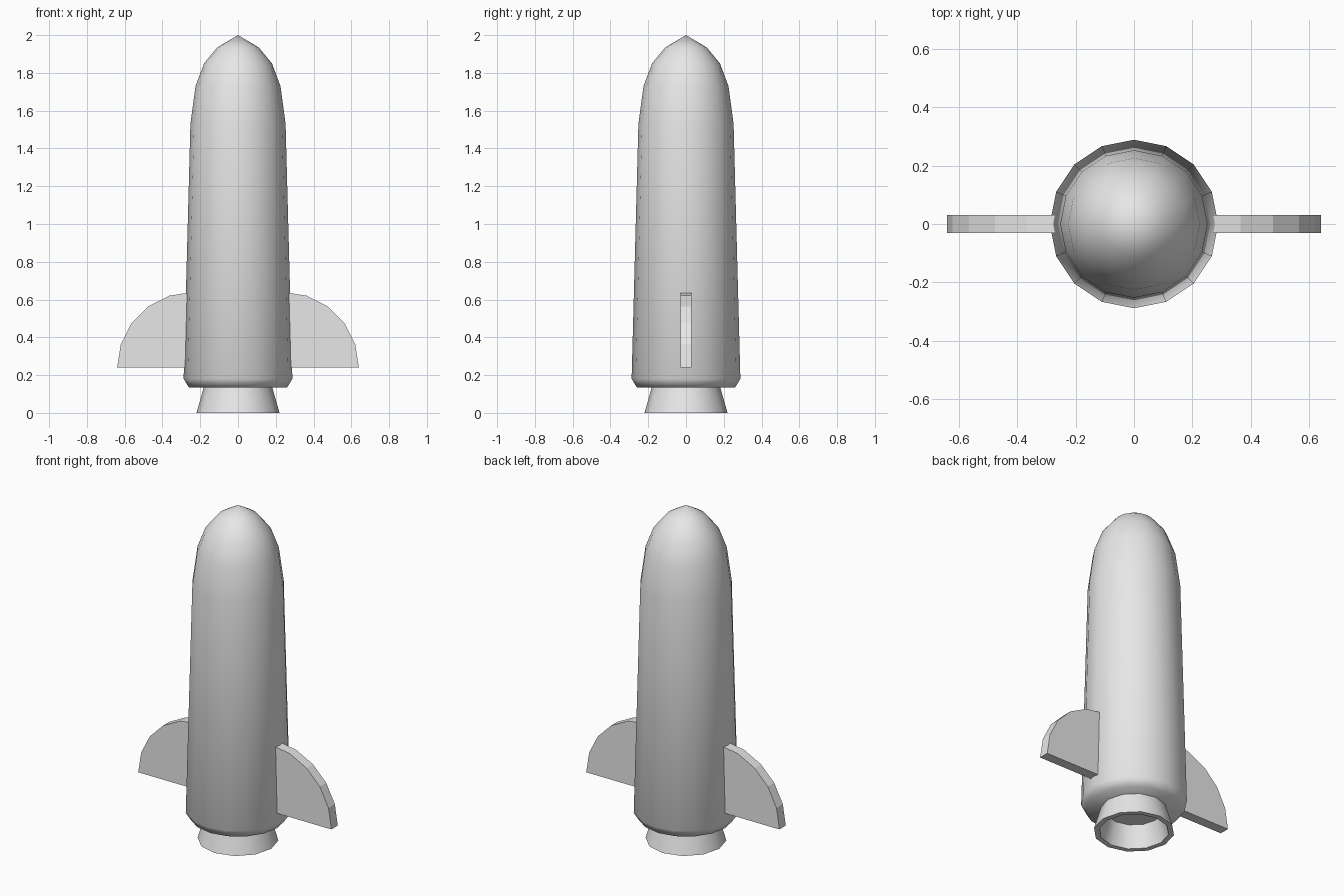
import bpy, bmesh, math

cube = bpy.data.objects.get("Cube")
if cube:
    bpy.data.objects.remove(cube, do_unlink=True)

GREY = (0.8, 0.8, 0.8, 1.0)
grey = bpy.data.materials.new("light grey")
grey.use_nodes = True
grey.diffuse_color = GREY
grey.node_tree.nodes["Principled BSDF"].inputs["Base Color"].default_value = GREY


def finish(name, bm, smooth_angle=None):
    bmesh.ops.recalc_face_normals(bm, faces=bm.faces)
    mesh = bpy.data.meshes.new(name)
    bm.to_mesh(mesh)
    bm.free()
    mesh.materials.append(grey)
    obj = bpy.data.objects.new(name, mesh)
    bpy.context.collection.objects.link(obj)
    if smooth_angle:
        bpy.ops.object.select_all(action='DESELECT')
        obj.select_set(True)
        bpy.context.view_layer.objects.active = obj
        bpy.ops.object.shade_smooth_by_angle(angle=math.radians(smooth_angle))
    return obj


def lathe(name, profile, sides, smooth_angle):
    """Turn (radius, height) points around the z axis."""
    bm = bmesh.new()
    verts = [bm.verts.new((r, 0, z)) for r, z in profile]
    edges = [bm.edges.new(pair) for pair in zip(verts, verts[1:])]
    bmesh.ops.spin(bm, geom=verts + edges, cent=(0, 0, 0), axis=(0, 0, 1),
                   angle=math.tau, steps=sides, use_merge=True)
    bmesh.ops.remove_doubles(bm, verts=bm.verts, dist=0.0005)
    return finish(name, bm, smooth_angle)


def fin(name, side):
    """Quarter disc standing on its straight edge, given a thickness."""
    radius, root, base, half = 0.4, 0.24, 0.24, 0.03
    bm = bmesh.new()
    points = [(root, base)]
    for i in range(6):
        a = math.radians(18 * i)
        points.append((root + radius * math.cos(a), base + radius * math.sin(a)))
    face = bm.faces.new([bm.verts.new((side * x, -half, z)) for x, z in points])
    out = bmesh.ops.extrude_face_region(bm, geom=[face], use_keep_orig=True)
    moved = [v for v in out["geom"] if isinstance(v, bmesh.types.BMVert)]
    bmesh.ops.translate(bm, verts=moved, vec=(0, 2 * half, 0))
    return finish(name, bm)


# Hull with pointed nose and rounded lower rim
lathe("hull", [(0, 2.0), (0.11, 1.935), (0.18, 1.85), (0.225, 1.73),
               (0.252, 1.53), (0.288, 0.18), (0.26, 0.135), (0, 0.135)], 16, 75)

# Hollow flared nozzle
lathe("nozzle", [(0.18, 0.14), (0.22, 0), (0.19, 0), (0.155, 0.13), (0, 0.13)],
      12, 50)

# Side fins
fin("left_fin", 1)
fin("right_fin", -1)
